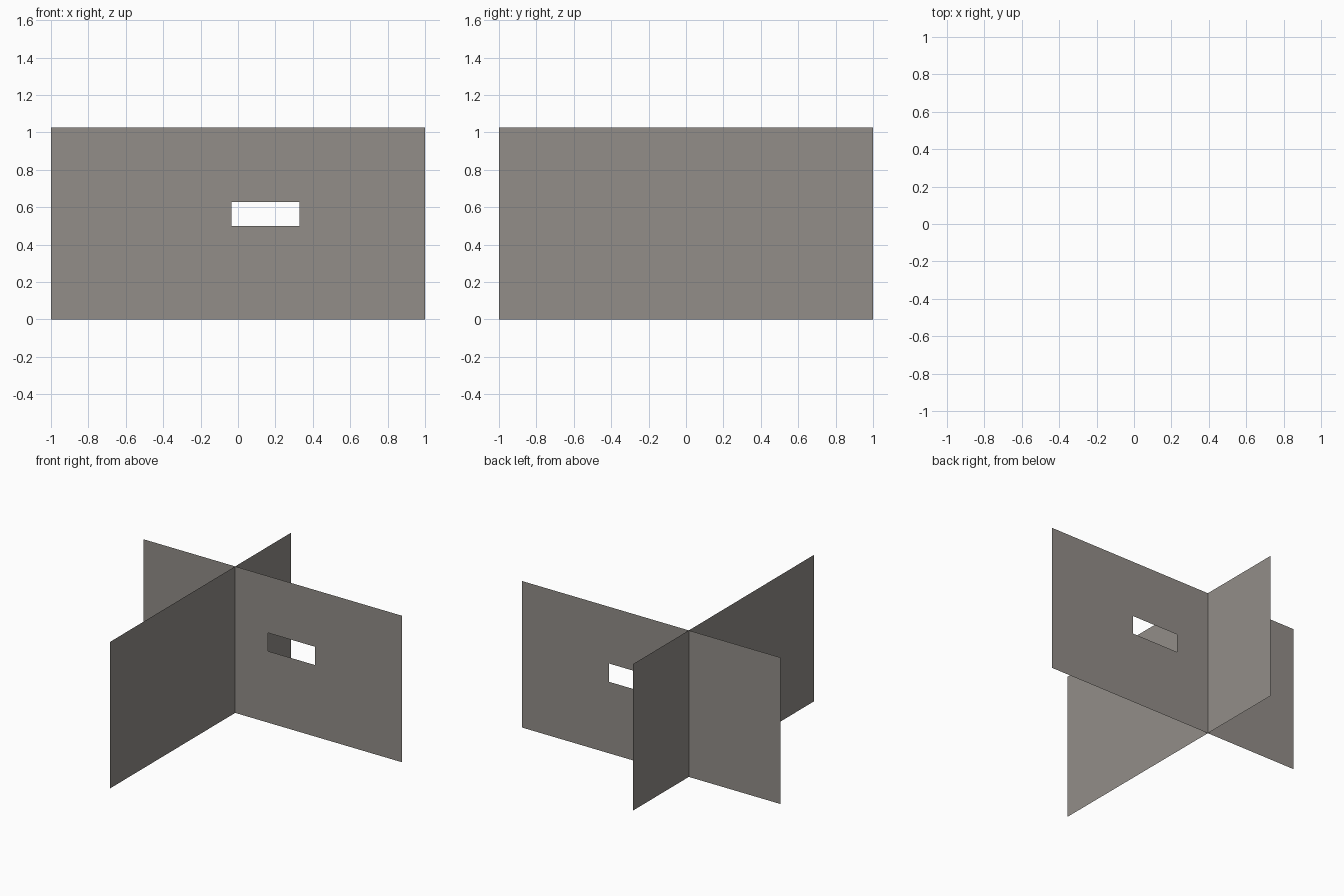
import bpy
import bmesh

if "Cube" in bpy.data.objects:
    bpy.data.objects.remove(bpy.data.objects["Cube"])

H = 1.025                      # panel height
CROSS_X, CROSS_Y = -0.29, 0.383  # where the two panels meet

grey = bpy.data.materials.new("warm_grey")
grey.diffuse_color = (0.29, 0.27, 0.25, 1)
grey.use_nodes = True
grey.node_tree.nodes["Principled BSDF"].inputs["Base Color"].default_value = grey.diffuse_color


def panel(name, us, zs, place, hole=None):
    """Flat sheet on a grid of cuts; the cell given by hole is left open."""
    bm = bmesh.new()
    grid = [[bm.verts.new(place(u, z)) for z in zs] for u in us]
    for i in range(len(us) - 1):
        for j in range(len(zs) - 1):
            if (i, j) != hole:
                bm.faces.new((grid[i][j], grid[i + 1][j],
                              grid[i + 1][j + 1], grid[i][j + 1]))
    # merge the cells back into large flat faces
    bmesh.ops.dissolve_limit(bm, angle_limit=0.01, verts=bm.verts[:], edges=bm.edges[:])
    mesh = bpy.data.meshes.new(name)
    bm.to_mesh(mesh)
    bm.free()
    mesh.materials.append(grey)
    obj = bpy.data.objects.new(name, mesh)
    bpy.context.collection.objects.link(obj)
    return obj


# Wide panel with the rectangular window
panel("window_panel", (-1, -0.035, 0.328, 1), (0, 0.5, 0.628, H),
      lambda u, z: (u, CROSS_Y, z), hole=(1, 1))

# Plain panel crossing it at a right angle
panel("cross_panel", (-1, 1), (0, H), lambda u, z: (CROSS_X, u, z))
